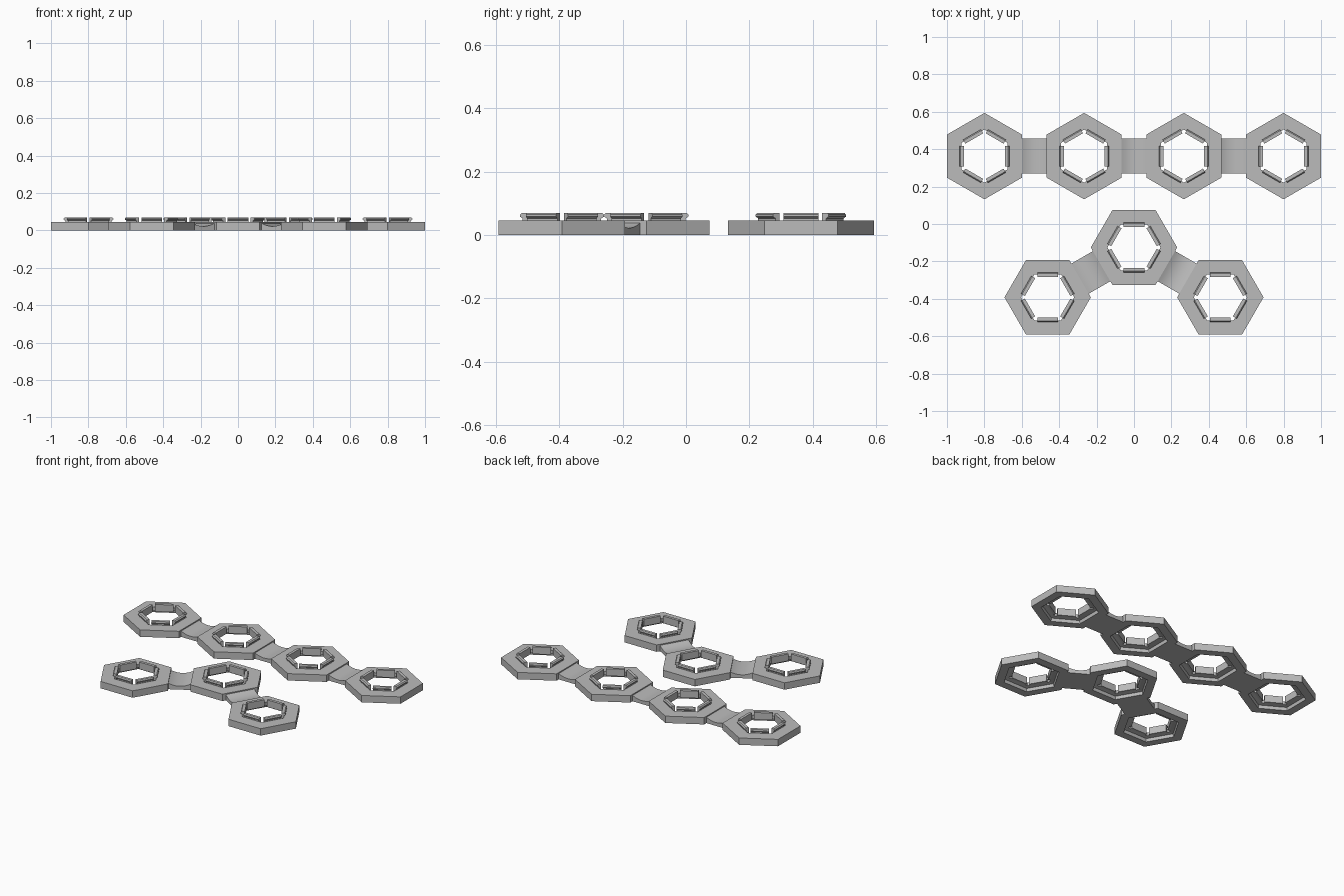
import bpy, bmesh, math
from mathutils import Matrix, Vector

if "Cube" in bpy.data.objects:
    bpy.data.objects.remove(bpy.data.objects["Cube"])

grey = bpy.data.materials.new("light grey")
grey.diffuse_color = (0.5, 0.5, 0.5, 1)
grey.use_nodes = True
grey.node_tree.nodes["Principled BSDF"].inputs["Base Color"].default_value = grey.diffuse_color

C30 = math.cos(math.radians(30))
PITCH = 0.533
H = 0.045


def finish(bm, name, matrix):
    bmesh.ops.recalc_face_normals(bm, faces=bm.faces)
    me = bpy.data.meshes.new(name)
    bm.to_mesh(me)
    bm.free()
    me.materials.append(grey)
    ob = bpy.data.objects.new(name, me)
    ob.matrix_world = matrix
    bpy.context.collection.objects.link(ob)
    return ob


def ring(name, matrix):
    # closed (apothem, z) profile swept around six corners, stepped underneath
    profile = [(0.2, 0), (0.2, H), (0.123, H), (0.123, 0.024), (0.146, 0.02), (0.15, 0)]
    bm = bmesh.new()
    loops = []
    for i in range(6):
        a = math.radians(30 + 60 * i)
        loops.append([bm.verts.new((r / C30 * math.cos(a), r / C30 * math.sin(a), z))
                      for r, z in profile])
    n = len(profile)
    for i in range(6):
        p, q = loops[i], loops[(i + 1) % 6]
        for j in range(n):
            k = (j + 1) % n
            bm.faces.new((p[j], p[k], q[k], q[j]))
    finish(bm, name, matrix)


def prism(name, profile, half, matrix):
    # (x, z) profile extruded along y to both sides
    bm = bmesh.new()
    a = [bm.verts.new((x, -half, z)) for x, z in profile]
    b = [bm.verts.new((x, half, z)) for x, z in profile]
    bm.faces.new(a)
    bm.faces.new(b[::-1])
    n = len(profile)
    for i in range(n):
        j = (i + 1) % n
        bm.faces.new((a[i], a[j], b[j], b[i]))
    return finish(bm, name, matrix)


def place(x, y, angle):
    return Matrix.Translation((x, y, 0)) @ Matrix.Rotation(math.radians(angle), 4, 'Z')


def cell(x, y, angle):
    ring("hex_ring", place(x, y, angle))
    # snap clips with a small outward lip, one per side
    clip = [(0.109, 0.024), (0.124, 0.024), (0.124, 0.052), (0.133, 0.058),
            (0.133, 0.064), (0.127, 0.07), (0.109, 0.07)]
    for i in range(6):
        prism("snap_clip", clip, 0.055, place(x, y, angle + 60 * i))


def link(p, q):
    # bridge between two rings with a shallow scooped top
    d = Vector(q) - Vector(p)
    half = PITCH / 2 - 0.2
    top = [(half * t / 6, 0.022 + 0.016 * (t / 6) ** 2) for t in range(6, -7, -1)]
    m = (Vector(p) + Vector(q)) / 2
    ob = prism("bridge", [(-half, 0), (half, 0)] + top, 0.093,
               place(m.x, m.y, math.degrees(math.atan2(d.y, d.x))))
    bpy.context.view_layer.objects.active = ob
    ob.select_set(True)
    bpy.ops.object.shade_smooth_by_angle(angle=math.radians(30))
    ob.select_set(False)


def strip(points, angles):
    for p, a in zip(points, angles):
        cell(p[0], p[1], a)
    for p, q in zip(points, points[1:]):
        link(p, q)


# straight strip of four
strip([(PITCH * (i - 1.5), 0.363) for i in range(4)], [0] * 4)

# bent strip of three
dx = PITCH * C30
strip([(-dx, -0.392), (0, -0.392 + PITCH / 2), (dx, -0.392)], [30] * 3)
